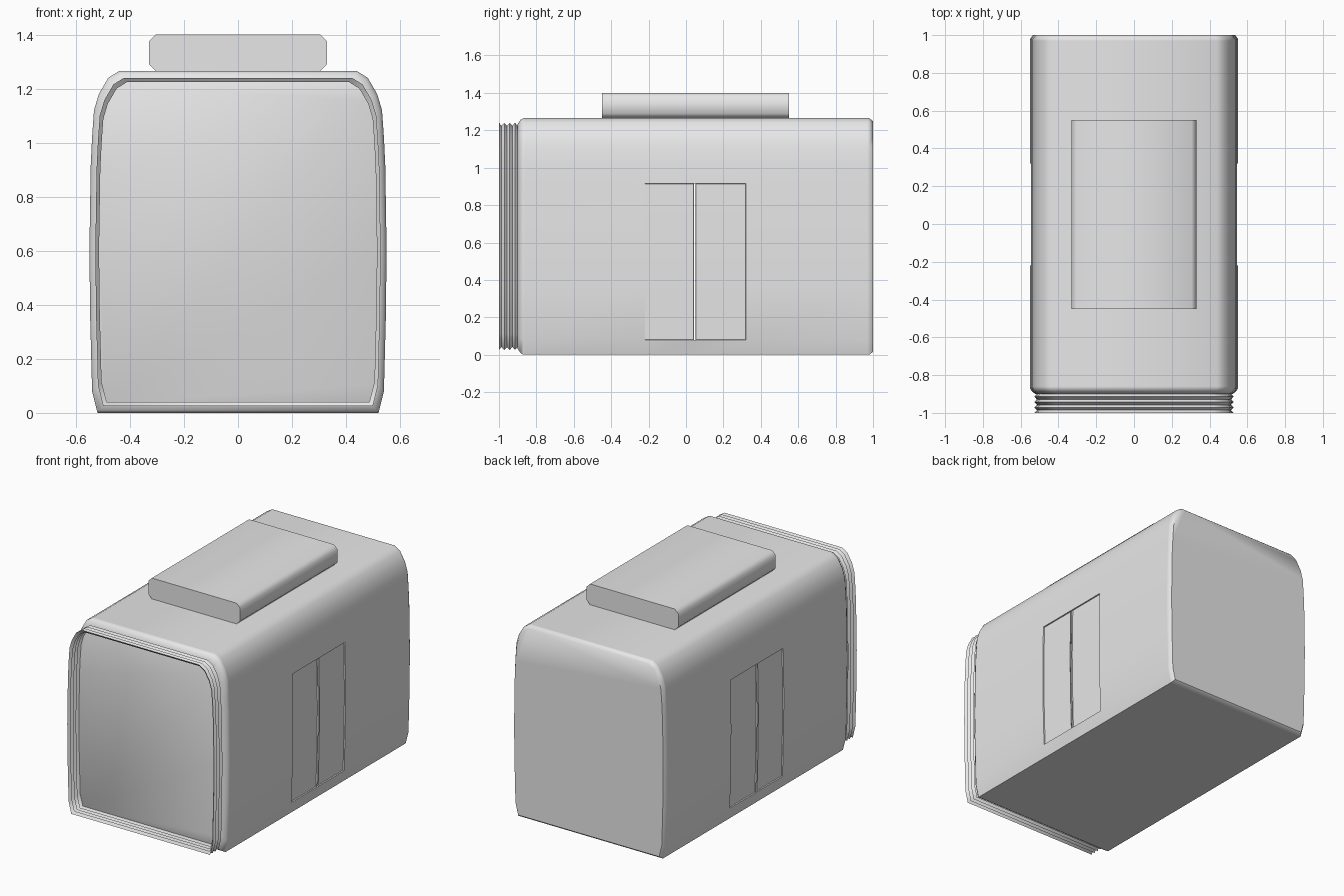
import bpy
import bmesh

if "Cube" in bpy.data.objects:
    bpy.data.objects.remove(bpy.data.objects["Cube"], do_unlink=True)

grey = bpy.data.materials.new("light grey")
grey.use_nodes = True
grey.diffuse_color = (0.8, 0.8, 0.8, 1)
grey.node_tree.nodes["Principled BSDF"].inputs["Base Color"].default_value = (0.8, 0.8, 0.8, 1)

MID_Z = 0.633
DOOR_Z = (0.08, 0.915)
DOOR_Y = (-0.22, 0.32)
SLIT = (0.042, 0.052)

# Half cross-section of the coach, from the sill up to the roof
HALF = [(0.52, 0), (0.54, DOOR_Z[0]), (0.547, 0.35), (0.55, 0.6), (0.545, DOOR_Z[1]),
        (0.54, 1.02), (0.533, 1.12), (0.515, 1.18), (0.48, 1.24), (0.44, 1.265)]


def mirrored(half):
    return half + [(-x, z) for x, z in reversed(half)]


def loft(section, stations, capped=True):
    """Sweep a closed section along y; each station is (y, scale)."""
    bm = bmesh.new()
    rings = [[bm.verts.new((x * s, y, MID_Z + (z - MID_Z) * s)) for x, z in section]
             for y, s in stations]
    n = len(section)
    for a, b in zip(rings, rings[1:]):
        for i in range(n):
            j = (i + 1) % n
            bm.faces.new((a[i], a[j], b[j], b[i]))
    if capped:
        bm.faces.new(rings[0])
        bm.faces.new(rings[-1])
    bmesh.ops.recalc_face_normals(bm, faces=bm.faces[:])
    return bm


def finish(bm, name, angle):
    mesh = bpy.data.meshes.new(name)
    bm.to_mesh(mesh)
    bm.free()
    mesh.materials.append(grey)
    obj = bpy.data.objects.new(name, mesh)
    bpy.context.collection.objects.link(obj)
    bpy.ops.object.select_all(action="DESELECT")
    obj.select_set(True)
    bpy.context.view_layer.objects.active = obj
    bpy.ops.object.shade_smooth_by_angle(angle=angle)
    return obj


# Coach body with bevelled ends
body = loft(mirrored(HALF), [(-0.9, 0.95), (-0.885, 0.985), (-0.87, 1), (-0.86, 1),
                             (DOOR_Y[0], 1), (SLIT[0], 1), (SLIT[1], 1), (DOOR_Y[1], 1),
                             (0.97, 1), (0.98, 1), (1, 0.975)])

# Sunken double doors on both sides, parted by an open slit
leaves, slits = [], []
for f in body.faces:
    c = f.calc_center_median()
    if abs(c.x) > 0.5 and DOOR_Z[0] < c.z < DOOR_Z[1] and DOOR_Y[0] < c.y < DOOR_Y[1]:
        (slits if SLIT[0] < c.y < SLIT[1] else leaves).append(f)
bmesh.ops.delete(body, geom=slits, context="FACES")
bmesh.ops.inset_region(body, faces=leaves, thickness=0.001, depth=-0.008,
                       use_boundary=True, use_even_offset=True)
finish(body, "coach_body", 0.87)

# Open pleated gangway at the front
folds = 7
pleats = [(-1 + 0.1 * i / folds, 0.96 if i % 2 == 0 else 0.935) for i in range(folds + 1)]
finish(loft(mirrored(HALF), pleats, capped=False), "gangway_bellows", 0.87)

# Roof unit with chamfered long edges
unit = [(0.305, 1.265), (0.33, 1.29), (0.33, 1.375), (0.305, 1.4)]
finish(loft(mirrored(unit), [(-0.45, 1), (0.55, 1)]), "roof_unit", 0.87)
